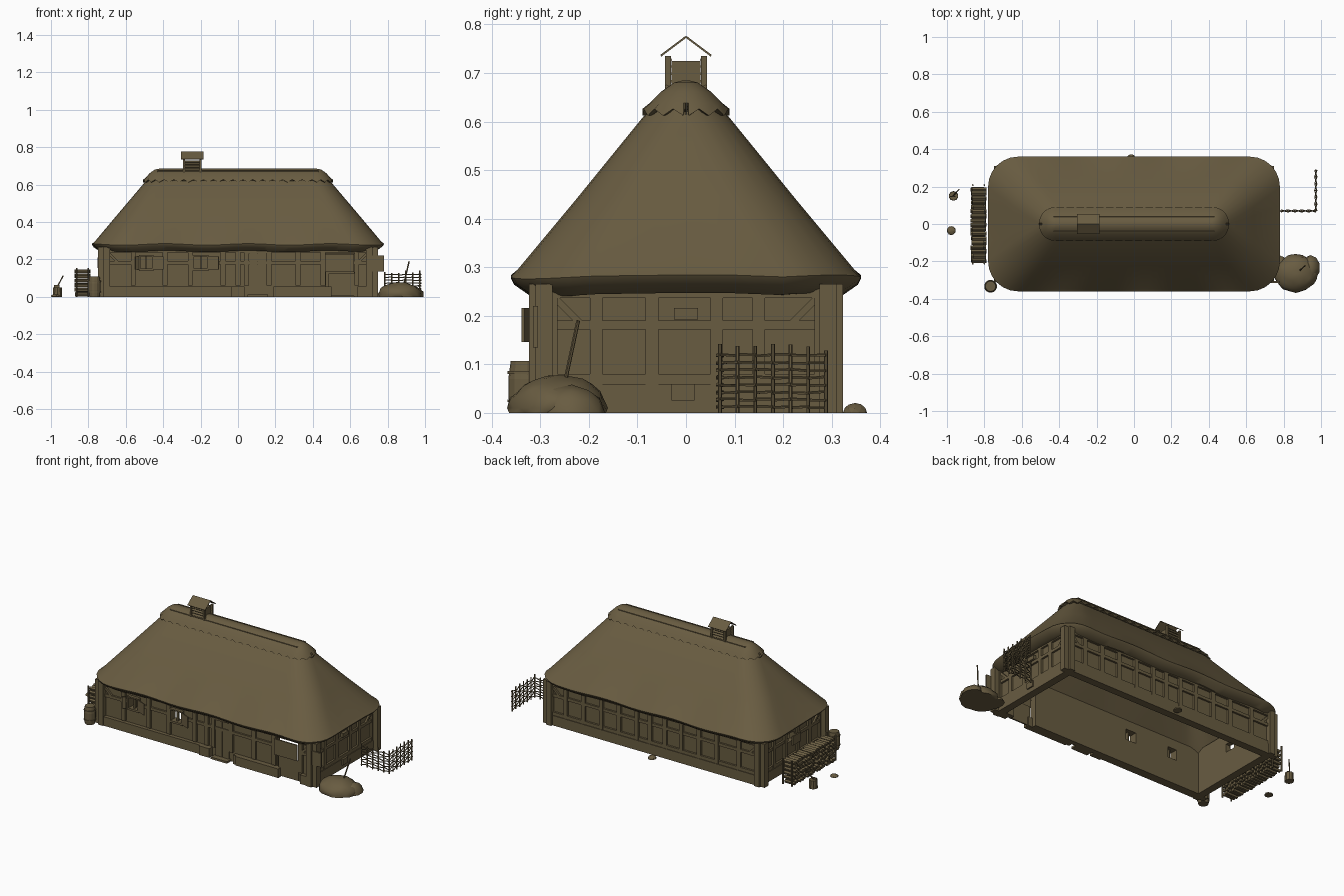
import bpy, bmesh, math, random
from mathutils import Matrix, Vector
random.seed(4)

MAT = bpy.data.materials.new("weathered brown")
MAT.diffuse_color = (0.14, 0.107, 0.053, 1)


class Part:
    """Collects simple shapes into one named object."""
    def __init__(self, name, turn=0):
        self.name, self.bm = name, bmesh.new()
        self.m = Matrix.Rotation(math.radians(turn), 4, 'Z')

    def box(self, x0, x1, y0, y1, z0, z1, rot=None):
        c = Vector(((x0 + x1) / 2, (y0 + y1) / 2, (z0 + z1) / 2))
        m = self.m @ Matrix.Translation(c)
        if rot:
            m = m @ Matrix.Rotation(math.radians(rot[0]), 4, rot[1])
        m = m @ Matrix.Diagonal((x1 - x0, y1 - y0, z1 - z0, 1))
        bmesh.ops.create_cube(self.bm, size=1, matrix=m)

    def rod(self, a, b, r1, r2=None, n=6):
        a, b = Vector(a), Vector(b)
        q = (b - a).to_track_quat('Z', 'Y').to_matrix().to_4x4()
        bmesh.ops.create_cone(self.bm, cap_ends=True, segments=n, radius1=r1,
                              radius2=r1 if r2 is None else r2, depth=(b - a).length,
                              matrix=self.m @ Matrix.Translation((a + b) / 2) @ q)

    def blob(self, c, s, jitter=0.0, sub=2):
        vs = bmesh.ops.create_icosphere(self.bm, subdivisions=sub, radius=1)['verts']
        for v in vs:
            k = 1 + random.uniform(-jitter, jitter)
            v.co = Vector((c[i] + v.co[i] * s[i] * k for i in range(3)))
            v.co.z = max(v.co.z, 0)

    def loft(self, rings, close=False):
        loops = [[self.bm.verts.new(p) for p in r] for r in rings]
        n = len(loops[0])
        for a, b in zip(loops, loops[1:]):
            for i in range(n):
                self.bm.faces.new((a[i], a[(i + 1) % n], b[(i + 1) % n], b[i]))
        self.bm.faces.new(loops[-1])
        if close:
            self.bm.faces.new(loops[0][::-1])

    def done(self, smooth=None):
        bmesh.ops.recalc_face_normals(self.bm, faces=self.bm.faces)
        me = bpy.data.meshes.new(self.name)
        self.bm.to_mesh(me)
        self.bm.free()
        me.materials.append(MAT)
        ob = bpy.data.objects.new(self.name, me)
        bpy.context.collection.objects.link(ob)
        if smooth:
            bpy.ops.object.select_all(action='DESELECT')
            ob.select_set(True)
            bpy.context.view_layer.objects.active = ob
            bpy.ops.object.shade_smooth_by_angle(angle=math.radians(smooth))
        return ob


def ring(hx, hy, r, z, wave=lambda i: 0, nx=32, ny=4, nc=6):
    """Rounded rectangle outline with evenly split sides."""
    pts = []
    for k, (sx, sy) in enumerate(((1, 1), (-1, 1), (-1, -1), (1, -1))):
        cx, cy = sx * (hx - r), sy * (hy - r)
        for j in range(nc):
            a = math.pi / 2 * (k + j / nc)
            pts.append((cx + r * math.cos(a), cy + r * math.sin(a)))
        a = math.pi / 2 * (k + 1)
        s = Vector((cx + r * math.cos(a), cy + r * math.sin(a)))
        tx, ty = ((-1, 1), (-1, -1), (1, -1), (1, 1))[k]
        e = Vector((tx * (hx - r) + r * math.cos(a), ty * (hy - r) + r * math.sin(a)))
        n = nx if k % 2 == 0 else ny
        pts += [tuple(s.lerp(e, j / n)) for j in range(n)]
    return [(x, y, z + wave(i)) for i, (x, y) in enumerate(pts)]


# Thatched roof: hollow, from inner ridge down to the eave and up outside
sag = lambda i: 0.004 * math.sin(i * 0.55)
p = Part("thatch_roof")
p.loft([ring(0.42, 0.02, 0.02, 0.59), ring(0.69, 0.265, 0.10, 0.275),
        ring(0.715, 0.298, 0.10, 0.243, sag), ring(0.735, 0.318, 0.13, 0.243, sag),
        ring(0.772, 0.354, 0.155, 0.268, sag), ring(0.78, 0.36, 0.16, 0.28, sag),
        ring(0.766, 0.347, 0.16, 0.295), ring(0.64, 0.222, 0.13, 0.445),
        ring(0.50, 0.088, 0.085, 0.61), ring(0.46, 0.04, 0.035, 0.65)], close=True)
p.done(35)

# Ridge cap with zigzag skirt, and poles laid along it
zig = lambda i: 0.008 if i % 2 else -0.006
p = Part("ridge_cap")
p.loft([ring(0.49, 0.076, 0.07, 0.618, zig), ring(0.507, 0.09, 0.085, 0.618, zig),
        ring(0.492, 0.075, 0.07, 0.638), ring(0.472, 0.052, 0.05, 0.661),
        ring(0.445, 0.025, 0.024, 0.680), ring(0.42, 0.006, 0.005, 0.685)], close=True)
p.done(40)
p = Part("ridge_poles")
for s in (-1, 1):
    p.rod((-0.43, s * 0.04, 0.672), (0.43, s * 0.04, 0.672), 0.004)
p.done()

# Smoke vent with louvres and little gable roof
p = Part("smoke_vent")
for x in (-0.289, -0.201):
    for y in (-0.037, 0.037):
        p.box(x - 0.006, x + 0.006, y - 0.006, y + 0.006, 0.62, 0.735)
p.box(-0.283, -0.207, -0.03, 0.03, 0.62, 0.725)
for z in (0.68, 0.695, 0.71, 0.724):
    for s in (-1, 1):
        p.box(-0.285, -0.205, s * 0.035 - 0.007, s * 0.035 + 0.007, z - 0.002, z + 0.002, (s * -35, 'X'))
for s in (-1, 1):
    p.box(-0.305, -0.185, s * 0.026 - 0.0325, s * 0.026 + 0.0325, 0.753, 0.757, (s * -37, 'X'))
p.done()

# Timber-framed walls; (turn, distance, half length, post places, openings)
sides = {
    "front": (0, 0.295, 0.72, (-0.56, -0.39, -0.255, -0.08, 0.0, 0.045, 0.165, 0.32, 0.455, 0.635),
              ((-0.52, -0.46, 0.15, 0.215), (-0.235, -0.165, 0.15, 0.215), (0.47, 0.62, 0.0, 0.23))),
    "right": (90, 0.705, 0.295, (-0.185, -0.07, 0.063, 0.15), ()),
    "back": (180, 0.295, 0.72, (-0.60, -0.48, -0.36, -0.24, -0.12, -0.03, 0.07, 0.18, 0.30, 0.42, 0.57), ()),
    "left": (270, 0.705, 0.295, (-0.17, -0.06, 0.06, 0.17), ((-0.035, 0.035, 0.155, 0.205),))}
for side, (turn, d, h, posts, holes) in sides.items():
    w = Part(side + "_wall", turn)
    x = -h
    for a, b, z0, z1 in holes:
        w.box(x, a, -d, -d + 0.03, 0, 0.27)
        if z0 > 0:
            w.box(a, b, -d, -d + 0.03, 0, z0)
        w.box(a, b, -d, -d + 0.03, z1, 0.27)
        x = b
    w.box(x, h, -d, -d + 0.03, 0, 0.27)
    w.done()
    t = Part(side + "_timbers", turn)
    f = -d - 0.013
    for u in posts:
        t.box(u - 0.013, u + 0.013, f, -d, 0.06, 0.255)
    for s in (-1, 1):
        e = h + 0.008
        t.box(s * e - 0.02, s * e + 0.02, f - 0.002, -d + 0.02, 0.0, 0.265)
        t.box(s * (h - 0.05) - 0.045, s * (h - 0.05) + 0.045, f + 0.002, -d, 0.205, 0.219, (s * -45, 'Y'))
    edges = [-h] + [v for a, b, z0, z1 in holes for v in (a, b)] + [h]
    for a, b in zip(edges[::2], edges[1::2]):
        t.box(a, b, f + 0.002, -d, 0.172, 0.190)
    t.box(-h, h, f + 0.001, -d, 0.237, 0.262)
    if side != "front":
        t.box(-h, h, f + 0.001, -d, 0.06, 0.08)
        t.box(-h, h, f - 0.003, -d, 0.0, 0.06)
    t.done()

# Front plinth stones, door step and doors
p = Part("front_plinth")
for a, b, o in ((-0.71, -0.03, 0.318), (-0.035, 0.035, 0.328), (0.19, 0.45, 0.318), (0.21, 0.50, 0.326), (0.64, 0.72, 0.318)):
    p.box(a, b, -o, -0.29, 0, 0.055)
p.box(0.05, 0.16, -0.335, -0.29, 0, 0.012)
p.done()
p = Part("front_door")
for i in range(4):
    p.box(0.061 + i * 0.0225, 0.082 + i * 0.0225, -0.302, -0.294, 0.012, 0.232)
p.box(0.055, 0.155, -0.309, -0.294, 0.232, 0.242)
p.done()
p = Part("stable_door")
p.box(0.485, 0.62, -0.303, -0.295, 0.005, 0.125)
p.box(0.465, 0.62, -0.318, -0.310, 0.132, 0.228)
p.box(0.715, 0.78, -0.315, -0.305, 0.135, 0.22)
p.done()

# Window frames, bars and open shutters
p = Part("front_windows")
for a, b in ((-0.52, -0.46), (-0.235, -0.165)):
    p.box(a - 0.008, a, -0.314, -0.265, 0.138, 0.222)
    p.box(b, b + 0.008, -0.314, -0.265, 0.138, 0.222)
    p.box(a, b, -0.314, -0.265, 0.138, 0.15)
    p.box(a, b, -0.314, -0.265, 0.214, 0.222)
    m = (a + b) / 2
    p.box(m - 0.004, m + 0.004, -0.30, -0.285, 0.15, 0.215)
    p.box(b + 0.006, b + 0.064, -0.328, -0.322, 0.146, 0.216, (-22, 'Z'))
p.box(-0.552, -0.53, -0.328, -0.322, 0.146, 0.216, (35, 'Z'))
p.done()
p = Part("side_hatches")
p.box(0.71, 0.727, -0.025, 0.025, 0.192, 0.216)
p.box(0.71, 0.729, -0.03, 0.018, 0.025, 0.06)
p.box(-0.75, -0.742, -0.04, 0.04, 0.155, 0.21)
p.done()

# Rain barrel at the front left corner
p = Part("barrel")
for a, b, r1, r2 in ((0, 0.035, 0.028, 0.033), (0.035, 0.07, 0.033, 0.033), (0.07, 0.107, 0.033, 0.028)):
    p.rod((-0.767, -0.333, a), (-0.767, -0.333, b), r1, r2, 14)
for z in (0.022, 0.08):
    p.rod((-0.767, -0.333, z), (-0.767, -0.333, z + 0.006), 0.0345, n=14)
p.done()

# Firewood stack with stakes
p = Part("firewood")
for row in range(6):
    for k in range(17):
        y = -0.195 + k * 0.0238 + random.uniform(-0.003, 0.003)
        z = 0.012 + row * 0.0245
        x, l = -0.831 + random.uniform(-0.005, 0.005), random.uniform(0.033, 0.04)
        p.rod((x - l, y, z), (x + l, y, z), random.uniform(0.0095, 0.0125), n=5)
for x in (-0.862, -0.80):
    for y in (-0.212, 0.208):
        p.rod((x, y, 0), (x, y, 0.155), 0.005)
p.done()

# Chopping block with axe, loose stones
p = Part("chopping_block")
p.rod((-0.965, 0.15, 0), (-0.965, 0.15, 0.05), 0.026, 0.024, 10)
p.rod((-0.968, 0.15, 0.05), (-0.935, 0.185, 0.112), 0.0035)
p.box(-0.985, -0.955, 0.145, 0.151, 0.045, 0.062)
p.done()
p = Part("stones")
p.blob((-0.977, -0.035, 0.002), (0.024, 0.024, 0.012), 0.05)
p.blob((-0.015, 0.348, 0.0), (0.024, 0.025, 0.02), 0.04)
p.done()

# Dung heap with fork
p = Part("dung_heap")
p.blob((0.865, -0.265, 0.01), (0.115, 0.10, 0.068), 0.05, 3)
p.blob((0.945, -0.235, 0.0), (0.05, 0.07, 0.055), 0.07)
p.blob((0.78, -0.23, 0.0), (0.04, 0.06, 0.035), 0.06)
p.done(50)
p = Part("fork_handle")
p.rod((0.885, -0.25, 0.06), (0.915, -0.222, 0.19), 0.004)
p.done()

# Woven wattle fence, two runs
p = Part("wattle_fence")
for a, b, n in (((0.785, 0.07), (0.972, 0.07), 5), ((0.972, 0.07), (0.972, 0.288), 6)):
    a, b = Vector(a), Vector(b)
    side = Vector((b - a).yx).normalized() * 0.006
    for i in range(n + 1):
        c = a.lerp(b, i / n)
        p.rod((*c, 0), (*c, random.uniform(0.122, 0.142)), 0.004)
    for row in range(8):
        z = 0.012 + row * 0.0152
        for i in range(n):
            s = 1 if (i + row) % 2 else -1
            p.rod((*(a.lerp(b, i / n) + side * s), z + random.uniform(-0.002, 0.002)),
                  (*(a.lerp(b, (i + 1) / n) - side * s), z + random.uniform(-0.002, 0.002)), 0.003, n=5)
p.done()
